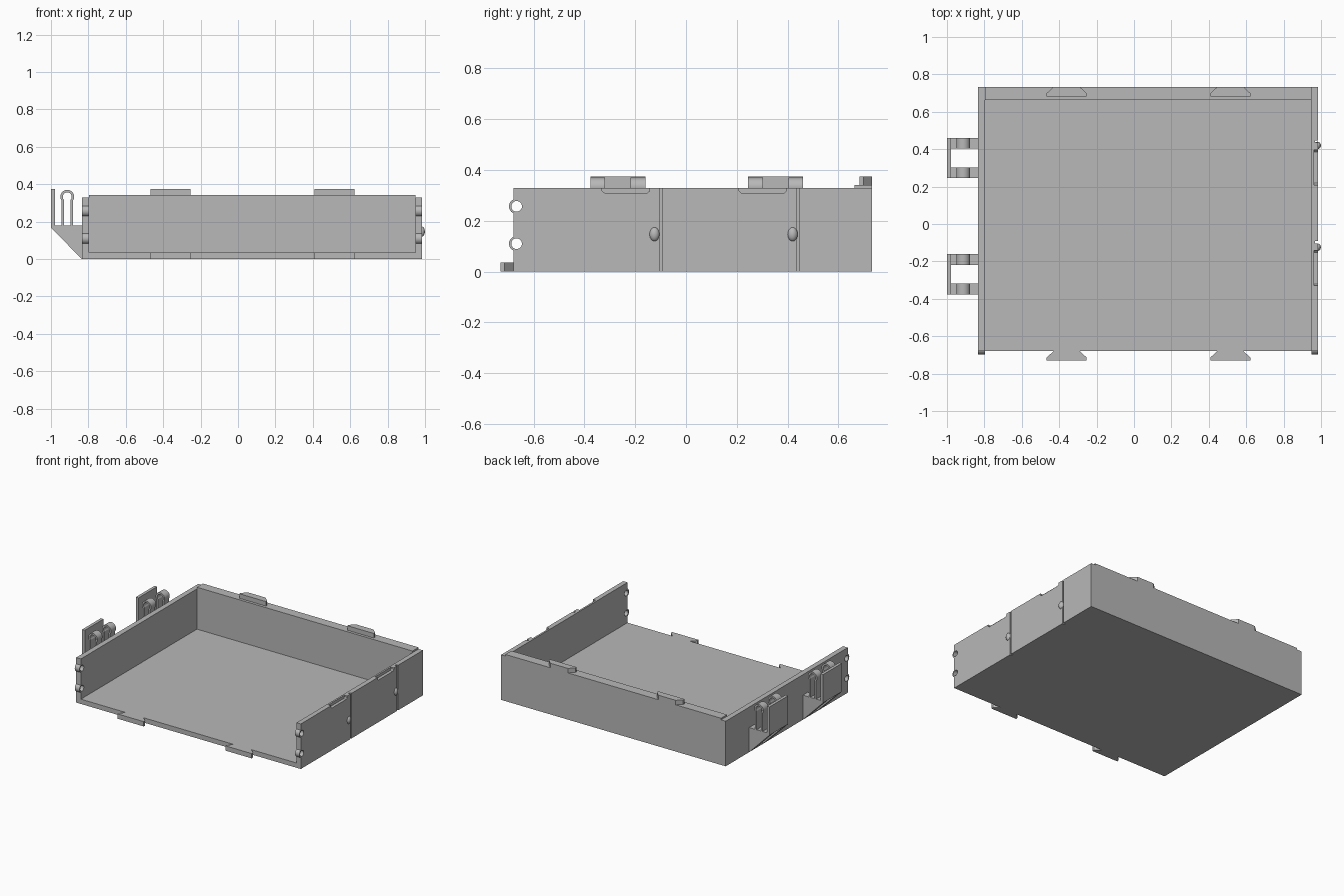
import bpy, bmesh
from math import pi, sin, cos, acos
from mathutils import Vector

old = bpy.data.objects.get("Cube")
if old:
    bpy.data.objects.remove(old, do_unlink=True)

grey = bpy.data.materials.new("mid grey")
grey.use_nodes = True
grey.diffuse_color = (0.48, 0.48, 0.48, 1)
grey.node_tree.nodes["Principled BSDF"].inputs["Base Color"].default_value = (0.48, 0.48, 0.48, 1)


def finish(name, bm, smooth=False):
    bmesh.ops.recalc_face_normals(bm, faces=bm.faces)
    me = bpy.data.meshes.new(name)
    bm.to_mesh(me)
    bm.free()
    me.materials.append(grey)
    ob = bpy.data.objects.new(name, me)
    bpy.context.collection.objects.link(ob)
    if smooth:
        bpy.ops.object.select_all(action='DESELECT')
        ob.select_set(True)
        bpy.context.view_layer.objects.active = ob
        bpy.ops.object.shade_smooth_by_angle(angle=0.6)
    return ob


def prism(name, outline, axis, lo, hi, smooth=False):
    """Extrude a 2D outline along x, y or z."""
    place = {'x': lambda a, b, t: (t, a, b),
             'y': lambda a, b, t: (a, t, b),
             'z': lambda a, b, t: (a, b, t)}[axis]
    bm = bmesh.new()
    face = bm.faces.new([bm.verts.new(place(a, b, lo)) for a, b in outline])
    ext = bmesh.ops.extrude_face_region(bm, geom=[face])
    moved = [v for v in ext['geom'] if isinstance(v, bmesh.types.BMVert)]
    bmesh.ops.translate(bm, verts=moved, vec=Vector(place(0, 0, hi - lo)))
    return finish(name, bm, smooth)


def box(name, x0, x1, y0, y1, z0, z1):
    return prism(name, [(x0, y0), (x1, y0), (x1, y1), (x0, y1)], 'z', z0, z1)


def circle(cy, cz, r, n=24):
    return [(cy + r * cos(2 * pi * i / n), cz + r * sin(2 * pi * i / n)) for i in range(n)]


def cut(ob, cutters):
    """Subtract the cutters, then discard them."""
    for c in cutters:
        m = ob.modifiers.new("cut", 'BOOLEAN')
        m.operation, m.solver, m.object = 'DIFFERENCE', 'EXACT', c
    dg = bpy.context.evaluated_depsgraph_get()
    me = bpy.data.meshes.new_from_object(ob.evaluated_get(dg))
    ob.modifiers.clear()
    ob.data = me
    for c in cutters:
        bpy.data.objects.remove(c, do_unlink=True)


# Main dimensions
LEFT, RIGHT = (0.95, 0.985), (-0.835, -0.797)
FRONT, BACK = -0.68, 0.733
FLOOR, WALL = 0.035, 0.33
RING_Y, RING_Z = -0.667, (0.257, 0.11)

# Tray floor and back wall
box("floor", RIGHT[1], LEFT[0], FRONT, BACK, 0, FLOOR)
box("back_wall", RIGHT[1], LEFT[0], 0.663, BACK, FLOOR, 0.342)

# Side walls with hinge holes; the left one also has grooves and top notches
for side, (x0, x1) in (("left", LEFT), ("right", RIGHT)):
    wall = box(side + "_wall", x0, x1, FRONT, BACK, 0, WALL)
    cutters = [prism("hole_cutter", circle(RING_Y, z, 0.021), 'x', x0 - 0.1, x1 + 0.1)
               for z in RING_Z]
    if side == "left":
        for y in (-0.098, 0.441):
            cutters.append(box("groove_cutter", 0.968, 1.1, y - 0.006, y + 0.006, -0.1, 0.5))
            notch = [(y - 0.232, 0.4), (y - 0.232, 0.318), (y - 0.222, 0.309),
                     (y - 0.055, 0.309), (y - 0.045, 0.318), (y - 0.045, 0.4)]
            cutters.append(prism("notch_cutter", notch, 'x', 0.963, 1.1))
    cut(wall, cutters)
    for i, z in enumerate(RING_Z):
        ring = prism(f"{side}_hinge_ring_{i + 1}", circle(RING_Y, z, 0.03), 'x', x0, x1)
        cut(ring, [prism("ring_cutter", circle(RING_Y, z, 0.021), 'x', x0 - 0.1, x1 + 0.1)])
        bpy.ops.object.select_all(action='DESELECT')
        ring.select_set(True)
        bpy.context.view_layer.objects.active = ring
        bpy.ops.object.shade_smooth_by_angle(angle=0.6)

# Latch bumps on the left wall
for i, y in enumerate((-0.124, 0.42)):
    bm = bmesh.new()
    bmesh.ops.create_uvsphere(bm, u_segments=24, v_segments=12, radius=1)
    bmesh.ops.scale(bm, vec=(0.018, 0.02, 0.028), verts=bm.verts)
    bmesh.ops.translate(bm, vec=(0.981, y, 0.147), verts=bm.verts)
    finish(f"latch_bump_{i + 1}", bm, True)

# Dovetail tabs: low on the front edge, on top of the back wall
for i, x in enumerate((-0.36, 0.515)):
    for name, y, z0, z1 in (("front_tab", FRONT, 0, FLOOR), ("back_tab", BACK, 0.342, 0.375)):
        half = [(0.07, 0), (0.107, -0.034), (0.107, -0.05)]
        outline = [(x + a, y + b) for a, b in half] + [(x - a, y + b) for a, b in half[::-1]]
        prism(f"{name}_{i + 1}", outline, 'z', z0, z1)


# Spring loop outline: straight legs under a round head
def keyhole(leg, head):
    cx, cz, a = -0.913, 0.333, acos(leg / head)
    arc = [-a + (pi + 2 * a) * i / 20 for i in range(21)]
    return ([(cx + leg, 0.17)] + [(cx + head * cos(t), cz + head * sin(t)) for t in arc]
            + [(cx - leg, 0.17)])


# Clip brackets on the right wall
loop = keyhole(0.030, 0.037) + keyhole(0.018, 0.024)[::-1]
rib = [(-0.835, 0), (-0.835, 0.18), (-0.978, 0.18), (-0.978, 0.375), (-1, 0.375), (-1, 0.168)]
for i, y in enumerate((-0.268, 0.353)):
    box(f"clip_plate_{i + 1}", -1, -0.978, y - 0.05, y + 0.05, 0.168, 0.375)
    for s, end in ((-1, "front"), (1, "back")):
        lo, hi = sorted((y + s * 0.05, y + s * 0.108))
        prism(f"clip_{end}_rib_{i + 1}", rib, 'y', lo, hi)
        prism(f"clip_{end}_spring_{i + 1}", loop, 'y', lo, hi, True)
